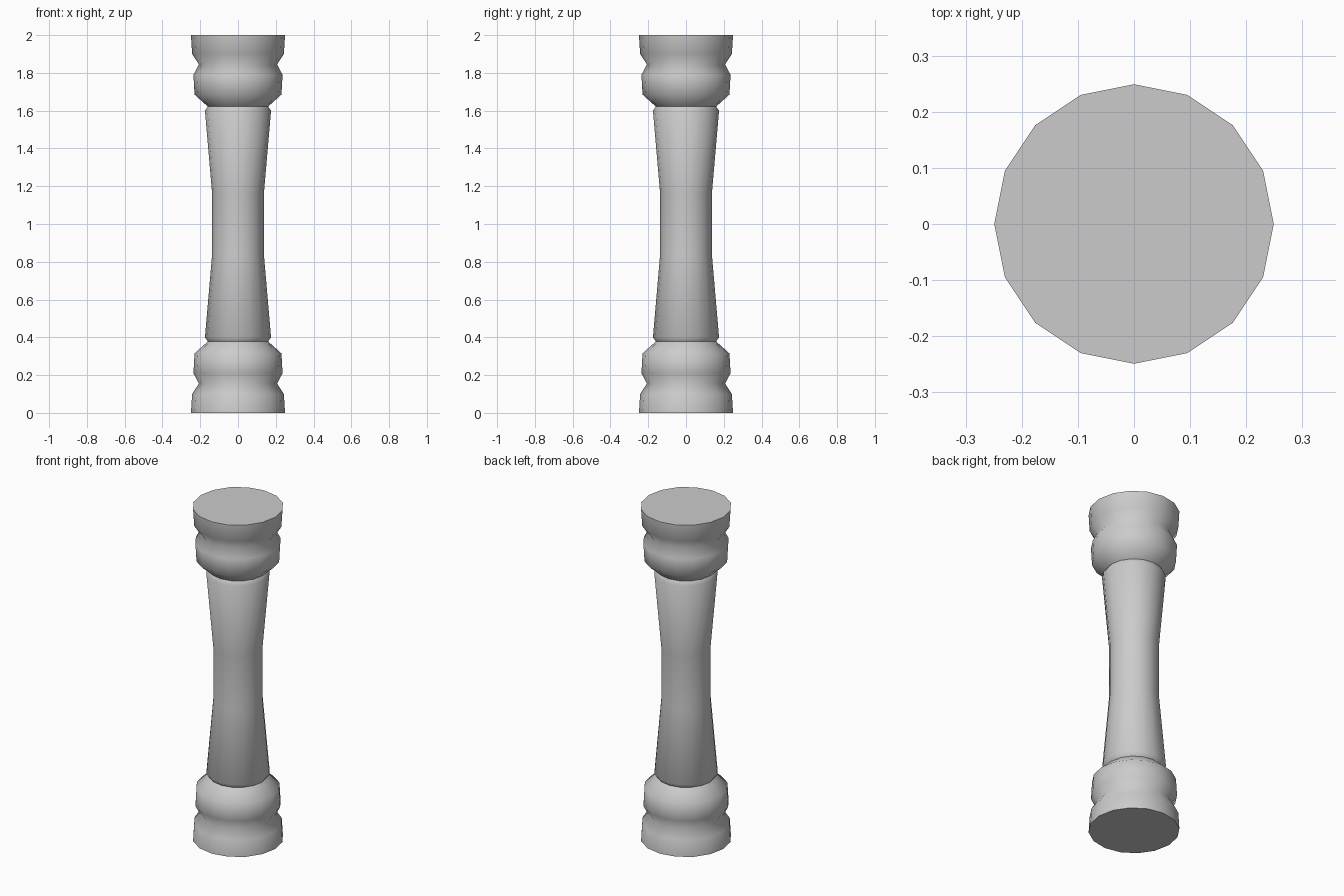
import bpy
import bmesh
import math

cube = bpy.data.objects.get("Cube")
if cube:
    bpy.data.objects.remove(cube, do_unlink=True)

SIDES = 16
HEIGHT = 2.0

# Stone material
stone = bpy.data.materials.new("plain_grey")
stone.use_nodes = True
grey = (0.6, 0.6, 0.6, 1)
stone.diffuse_color = grey
stone.node_tree.nodes["Principled BSDF"].inputs["Base Color"].default_value = grey

# Lower half of the turned profile as (radius, height), mirrored for the upper half
lower = [(0.249, 0), (0.243, 0.1), (0.207, 0.155), (0.236, 0.21), (0.23, 0.315),
         (0.16, 0.378), (0.175, 0.4), (0.137, 0.84)]
profile = lower + [(r, HEIGHT - z) for r, z in reversed(lower)]

# Column: rings of vertices joined by quads, closed with flat caps
bm = bmesh.new()
rings = []
for r, z in profile:
    angles = [math.tau * i / SIDES for i in range(SIDES)]
    rings.append([bm.verts.new((r * math.cos(a), r * math.sin(a), z)) for a in angles])
for low, high in zip(rings, rings[1:]):
    for i in range(SIDES):
        j = (i + 1) % SIDES
        bm.faces.new((low[i], low[j], high[j], high[i]))
bm.faces.new(list(reversed(rings[0])))
bm.faces.new(rings[-1])

mesh = bpy.data.meshes.new("column")
bm.to_mesh(mesh)
bm.free()
mesh.materials.append(stone)
column = bpy.data.objects.new("column", mesh)
bpy.context.collection.objects.link(column)

# Smooth turning with crisp caps and necks
bpy.ops.object.select_all(action='DESELECT')
column.select_set(True)
bpy.context.view_layer.objects.active = column
bpy.ops.object.shade_smooth_by_angle(angle=math.radians(62))
